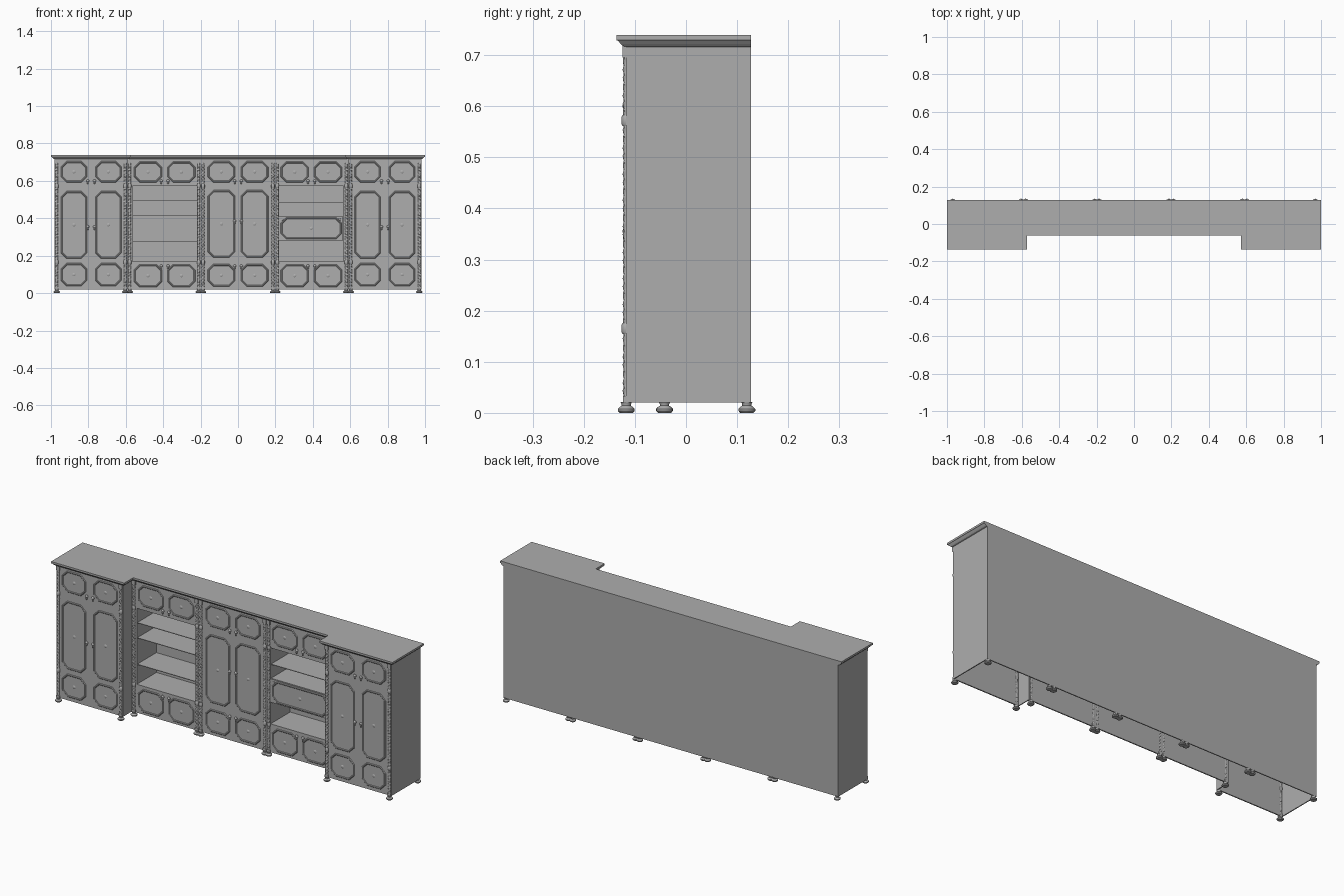
import bpy, bmesh
from math import sin, cos, pi, radians

if "Cube" in bpy.data.objects:
    bpy.data.objects.remove(bpy.data.objects["Cube"])

YS, YC, YB = -0.117, -0.042, 0.127   # wing front, centre front, back plane
GREY = bpy.data.materials.new("dark_grey_wood")
GREY.diffuse_color = (0.42, 0.42, 0.42, 1)
GREY.use_nodes = True
GREY.node_tree.nodes["Principled BSDF"].inputs["Base Color"].default_value = GREY.diffuse_color


def loft(name, rings, smooth=False):
    """Skin a stack of equal-length point rings and cap both ends."""
    bm = bmesh.new()
    vs = [[bm.verts.new(p) for p in r] for r in rings]
    n = len(vs[0])
    for a, b in zip(vs, vs[1:]):
        for i in range(n):
            j = (i + 1) % n
            bm.faces.new((a[i], a[j], b[j], b[i]))
    bm.faces.new(vs[0])
    bm.faces.new(vs[-1])
    bmesh.ops.recalc_face_normals(bm, faces=bm.faces)
    me = bpy.data.meshes.new(name)
    bm.to_mesh(me)
    bm.free()
    me.materials.append(GREY)
    ob = bpy.data.objects.new(name, me)
    bpy.context.collection.objects.link(ob)
    if smooth:
        bpy.context.view_layer.objects.active = ob
        bpy.ops.object.select_all(action='DESELECT')
        ob.select_set(True)
        bpy.ops.object.shade_smooth_by_angle(angle=radians(40))
    return ob


def box(name, x0, x1, y0, y1, z0, z1):
    return loft(name, [[(x0, y0, z), (x1, y0, z), (x1, y1, z), (x0, y1, z)] for z in (z0, z1)])


def circle(x, y, z, r, n=16):
    return [(x + r * cos(2 * pi * i / n), y + r * sin(2 * pi * i / n), z) for i in range(n)]


def disc(name, x, y, z, profile, n=12, sz=1.0):
    """Turned ornament facing the front; profile is (radius, projection)."""
    loft(name, [[(x + r * cos(2 * pi * i / n), y - d, z + sz * r * sin(2 * pi * i / n))
                 for i in range(n)] for r, d in profile], True)


def foot(x, y):
    prof = [(0.013, 0), (0.0165, 0.004), (0.0165, 0.008), (0.013, 0.0115),
            (0.009, 0.014), (0.009, 0.017), (0.011, 0.021)]
    loft("bun_foot", [circle(x, y, z, r) for r, z in prof], True)


def column(x, y, hand):
    # two-strand rope twist
    rings, n, steps = [], 10, 150
    for k in range(steps + 1):
        z = 0.021 + 0.695 * k / steps
        t = hand * 2 * pi * z / 0.034
        rings.append([(x + (0.0068 + 0.0014 * cos(2 * (a - t))) * cos(a),
                       y + 0.001 + (0.0068 + 0.0014 * cos(2 * (a - t))) * sin(a), z)
                      for a in (2 * pi * i / n for i in range(n))])
    loft("twisted_column", rings, True)
    # turned collars at the rail heights, plain base and capital
    for zc in (0.165, 0.572):
        prof = [(0.007, -0.011), (0.0095, -0.006), (0.0095, 0.006), (0.007, 0.011)]
        loft("column_collar", [circle(x, y, zc + d, r) for r, d in prof], True)
    box("column_base", x - 0.01, x + 0.01, y - 0.006, y + 0.008, 0.02, 0.033)
    box("column_capital", x - 0.01, x + 0.01, y - 0.007, y + 0.008, 0.695, 0.72)


def panel(x0, x1, z0, z1, y):
    """Cut-corner panel with a low moulded border and central rosette."""
    c, rings = 0.03, []
    for d, out in ((0, 0), (0.003, 0.003), (0.006, 0.003), (0.009, 0.0005)):
        k = c - d * 0.586
        a, b, e, f = x0 + d, x1 - d, z0 + d, z1 - d
        pts = [(a + k, e), (b - k, e), (b, e + k), (b, f - k),
               (b - k, f), (a + k, f), (a, f - k), (a, e + k)]
        rings.append([(px, y - out, pz) for px, pz in pts])
    loft("moulded_panel", rings)
    disc("panel_rosette", (x0 + x1) / 2, y, (z0 + z1) / 2,
         [(0.010, 0), (0.008, 0.0015), (0.003, 0.003)], 8)


def handle(x, z, y):
    disc("handle_plate", x, y, z, [(0.008, 0), (0.008, 0.002), (0.004, 0.006), (0.002, 0.007)])
    disc("handle_drop", x, y, z - 0.011, [(0.004, 0), (0.005, 0.003), (0.003, 0.006)], 8, 1.4)


def handles(xc, z, y):
    for s in (-1, 1):
        handle(xc + s * 0.018, z, y)


def panel_pair(xc, half, gap, z0, z1, y):
    for s in (-1, 1):
        a, b = sorted((xc + s * gap, xc + s * half))
        panel(a, b, z0, z1, y)


# Moulded top following the stepped plan
def plan(o, z):
    X, S = 0.98 + o, 0.59 - o
    return [(-X, YB, z), (-X, YS - o, z), (-S, YS - o, z), (-S, YC - o, z),
            (S, YC - o, z), (S, YS - o, z), (X, YS - o, z), (X, YB, z)]


loft("cornice_top", [plan(o, z) for o, z in ((0.0, 0.716), (0.007, 0.718), (0.011, 0.722),
                                             (0.016, 0.728), (0.019, 0.729), (0.019, 0.739))])

# Carcass, open underneath
box("back_panel", -0.98, 0.98, YB - 0.005, YB, 0.02, 0.718)
for s in (-1, 1):
    a, b = sorted((s * 0.975, s * 0.98))
    box("outer_side", a, b, YS, YB, 0.02, 0.718)
    a, b = sorted((s * 0.59, s * 0.595))
    box("wing_inner_side", a, b, YS, YC + 0.005, 0.02, 0.718)
    a, b = sorted((s * 0.59, s * 0.98))
    box("wing_front", a, b, YS, YS + 0.006, 0.02, 0.718)
box("centre_front", -0.21, 0.21, YC, YC + 0.006, 0.02, 0.718)

# Wing cupboards: drawers, tall doors, lower doors
for s in (-1, 1):
    xc = s * 0.785
    for z0, z1 in ((0.592, 0.705), (0.185, 0.545), (0.038, 0.16)):
        panel_pair(xc, 0.162, 0.022, z0, z1, YS)
    handles(xc, 0.6, YS)
    handles(xc, 0.355, YS)
    for x in (0.603, 0.969):
        column(s * x, YS, s)
        foot(s * x, YS)
    foot(s * 0.969, 0.119)

# Central cupboard
for z0, z1 in ((0.592, 0.705), (0.19, 0.55), (0.035, 0.155)):
    panel_pair(0, 0.162, 0.016, z0, z1, YC)
handles(0, 0.6, YC)
handles(0, 0.385, YC)
handles(0, 0.145, YC)

# Open shelf bays on both sides of the central cupboard
for s in (-1, 1):
    xc, x0, x1 = s * 0.392, *sorted((s * 0.2, s * 0.59))
    box("upper_drawer_front", x0, x1, YC, YC + 0.006, 0.572, 0.718)
    box("lower_door_front", x0, x1, YC, YC + 0.006, 0.02, 0.17)
    panel_pair(xc, 0.164, 0.014, 0.592, 0.703, YC)
    panel_pair(xc, 0.164, 0.014, 0.032, 0.154, YC)
    handles(xc, 0.6, YC)
    handles(xc, 0.145, YC)
    box("bay_floor", x0, x1, YC + 0.001, YB, 0.166, 0.17)
    box("bay_ceiling", x0, x1, YC + 0.001, YB, 0.572, 0.576)
    for x in (0.205, 0.575):
        a, b = sorted((s * (x - 0.012), s * (x + 0.015)))
        box("bay_side", a, b, YC, YB, 0.166, 0.576)
    for z in ((0.495, 0.415, 0.275) if s < 0 else (0.485, 0.41, 0.285)):
        box("shelf", x0, x1, YC + 0.004, YB, z - 0.003, z)
    for x in (0.187, 0.21, 0.579):
        column(s * x, YC, s)
        foot(s * x, YC)
    for x in (0.187, 0.21, 0.579, 0.603):
        foot(s * x, 0.119)

# Single drawer in the right shelf bay
box("shelf_drawer_front", 0.22, 0.56, YC + 0.001, YC + 0.007, 0.285, 0.408)
panel(0.228, 0.555, 0.288, 0.404, YC + 0.001)
for x in (0.24, 0.543):
    disc("drawer_corner_stud", x, YC + 0.001, 0.394, [(0.006, 0), (0.005, 0.003), (0.002, 0.004)], 8)
